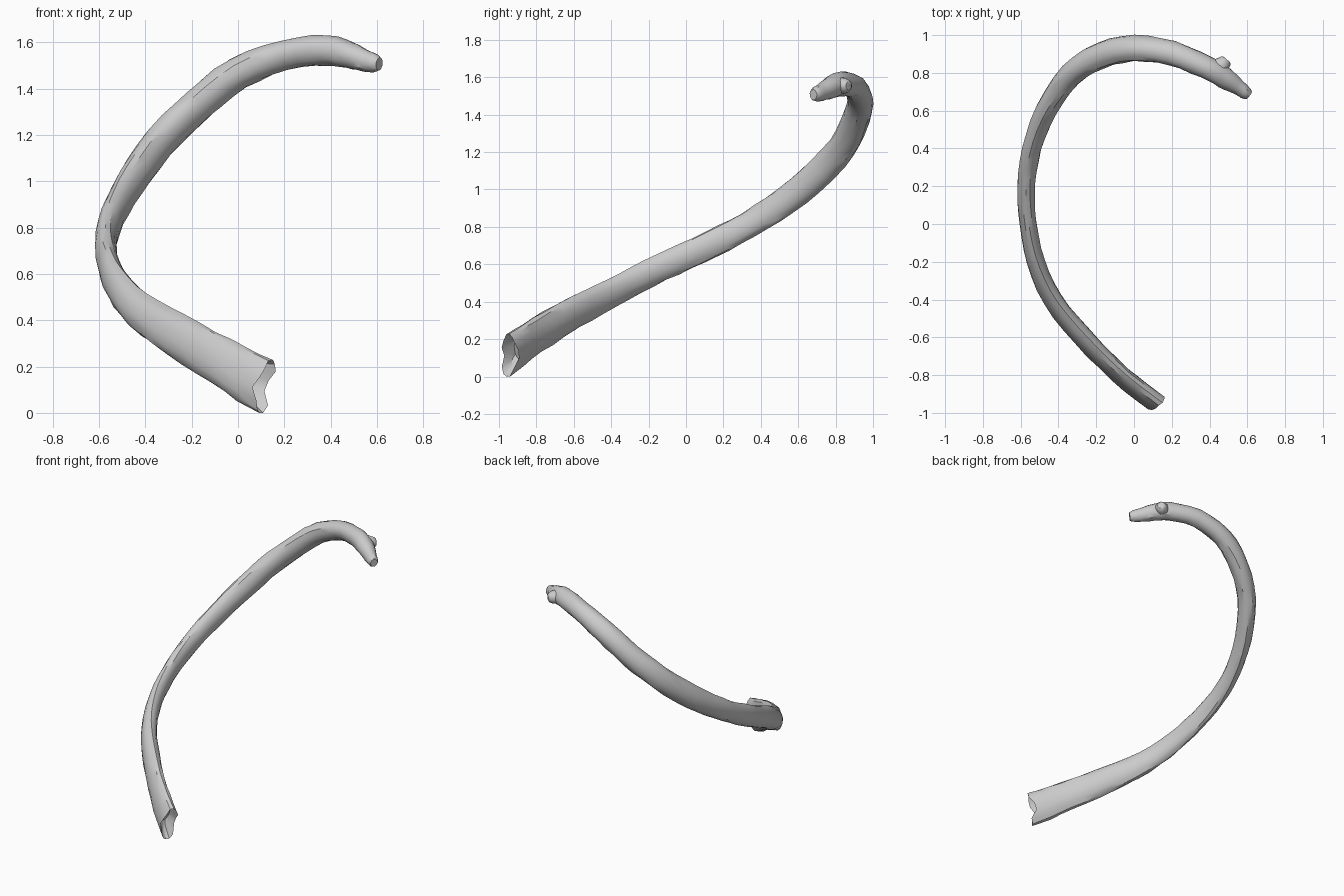
import bpy, bmesh, math, random
from mathutils import Vector

random.seed(4)
cube = bpy.data.objects.get("Cube")
if cube:
    bpy.data.objects.remove(cube, do_unlink=True)

mat = bpy.data.materials.new("bone grey")
mat.use_nodes = True
mat.diffuse_color = (0.6, 0.6, 0.6, 1)
mat.node_tree.nodes["Principled BSDF"].inputs["Base Color"].default_value = (0.6, 0.6, 0.6, 1)

SIDES = 14
PLANE = Vector((-0.28, -0.575, 0.765))   # normal of the plane the bone curves in
UP = Vector((0.1, 0.15, 1))


def spline(points, steps):
    """Catmull-Rom through tuples of any length."""
    pts = [Vector(p) for p in points]
    pts = [pts[0] * 2 - pts[1]] + pts + [pts[-1] * 2 - pts[-2]]
    out = []
    for a, b, c, d in zip(pts, pts[1:], pts[2:], pts[3:]):
        for i in range(steps):
            t = i / steps
            out.append(0.5 * (2 * b + (c - a) * t + (2 * a - 5 * b + 4 * c - d) * t ** 2
                              + (3 * b - a - 3 * c + d) * t ** 3))
    return out + [pts[-2]]


def sweep(name, points, steps, rough, broken_end=False):
    """Flattened tube; each point is x, y, z, half width, half thickness, twist to upright."""
    path = spline(points, steps)
    centres = [Vector(p[:3]) for p in path]
    bm = bmesh.new()
    rings = []

    def ring(centre, wide, thick, jag):
        verts = []
        for k in range(SIDES):
            a = 2 * math.pi * k / SIDES
            off = wide * math.cos(a) + thick * math.sin(a)
            off *= 1 + random.uniform(-rough, rough)
            verts.append(bm.verts.new(centre + off + jag(a)))
        return verts

    for i, p in enumerate(path):
        t = (centres[min(i + 1, len(path) - 1)] - centres[max(i - 1, 0)]).normalized()
        hint = PLANE.lerp(UP, p[5])
        w = (hint - t * hint.dot(t)).normalized()
        r = t.cross(w)
        if i == 0 and broken_end:
            # recessed socket, then the ragged rim with a long lower corner
            floor = ring(centres[0] + t * 0.06, w * p[3] * 0.5, r * p[4] * 0.4, lambda a: Vector())
            bm.faces.new(floor)
            rings.append(floor)
            rings.append(ring(centres[0] + t * 0.03, w * p[3] * 0.78, r * p[4] * 0.65,
                              lambda a: t * random.uniform(-0.02, 0.02)))
            rings.append(ring(centres[0], w * p[3], r * p[4],
                              lambda a: t * (random.uniform(-0.015, 0.015)
                                             - (0.05 if math.cos(a) < -0.6 else 0))))
        else:
            rings.append(ring(centres[i], w * p[3], r * p[4], lambda a: Vector()))
    if not broken_end:
        bm.faces.new(rings[0])
    bm.faces.new(rings[-1])
    for lo, hi in zip(rings, rings[1:]):
        for k in range(SIDES):
            n = (k + 1) % SIDES
            bm.faces.new((lo[k], lo[n], hi[n], hi[k]))
    bmesh.ops.recalc_face_normals(bm, faces=bm.faces)
    mesh = bpy.data.meshes.new(name)
    bm.to_mesh(mesh)
    bm.free()
    mesh.materials.append(mat)
    obj = bpy.data.objects.new(name, mesh)
    bpy.context.collection.objects.link(obj)
    bpy.ops.object.select_all(action='DESELECT')
    obj.select_set(True)
    bpy.context.view_layer.objects.active = obj
    bpy.ops.object.shade_smooth_by_angle(angle=math.radians(32))


# Curved shaft, from the flared broken end up to the narrow head
sweep("rib_shaft", [
    (0.10, -0.935, 0.125, 0.115, 0.05, 1),
    (-0.07, -0.80, 0.22, 0.105, 0.05, 1),
    (-0.27, -0.60, 0.34, 0.092, 0.052, 1),
    (-0.43, -0.40, 0.445, 0.08, 0.05, 1),
    (-0.52, -0.20, 0.55, 0.075, 0.047, 0.95),
    (-0.56, 0.00, 0.645, 0.073, 0.045, 0.85),
    (-0.57, 0.20, 0.74, 0.072, 0.047, 0.7),
    (-0.54, 0.40, 0.85, 0.074, 0.05, 0.4),
    (-0.465, 0.60, 0.99, 0.078, 0.056, 0.2),
    (-0.335, 0.79, 1.17, 0.08, 0.062, 0),
    (-0.18, 0.89, 1.325, 0.078, 0.066, 0),
    (0.00, 0.93, 1.465, 0.075, 0.066, 0),
    (0.20, 0.905, 1.545, 0.068, 0.062, 0),
    (0.38, 0.83, 1.565, 0.068, 0.06, 0.3),
    (0.48, 0.775, 1.545, 0.058, 0.058, 0.6),
    (0.55, 0.725, 1.52, 0.047, 0.042, 0.8),
    (0.59, 0.695, 1.51, 0.04, 0.036, 0.8),
    (0.61, 0.68, 1.507, 0.028, 0.024, 0.8),
], 3, 0.045, True)

# Blunt knob on the outer side of the neck
sweep("rib_knob", [
    (0.40, 0.80, 1.555, 0.05, 0.055, 1),
    (0.455, 0.835, 1.555, 0.046, 0.046, 1),
    (0.485, 0.862, 1.555, 0.034, 0.034, 1),
    (0.493, 0.87, 1.555, 0.022, 0.022, 1),
], 2, 0.06)
